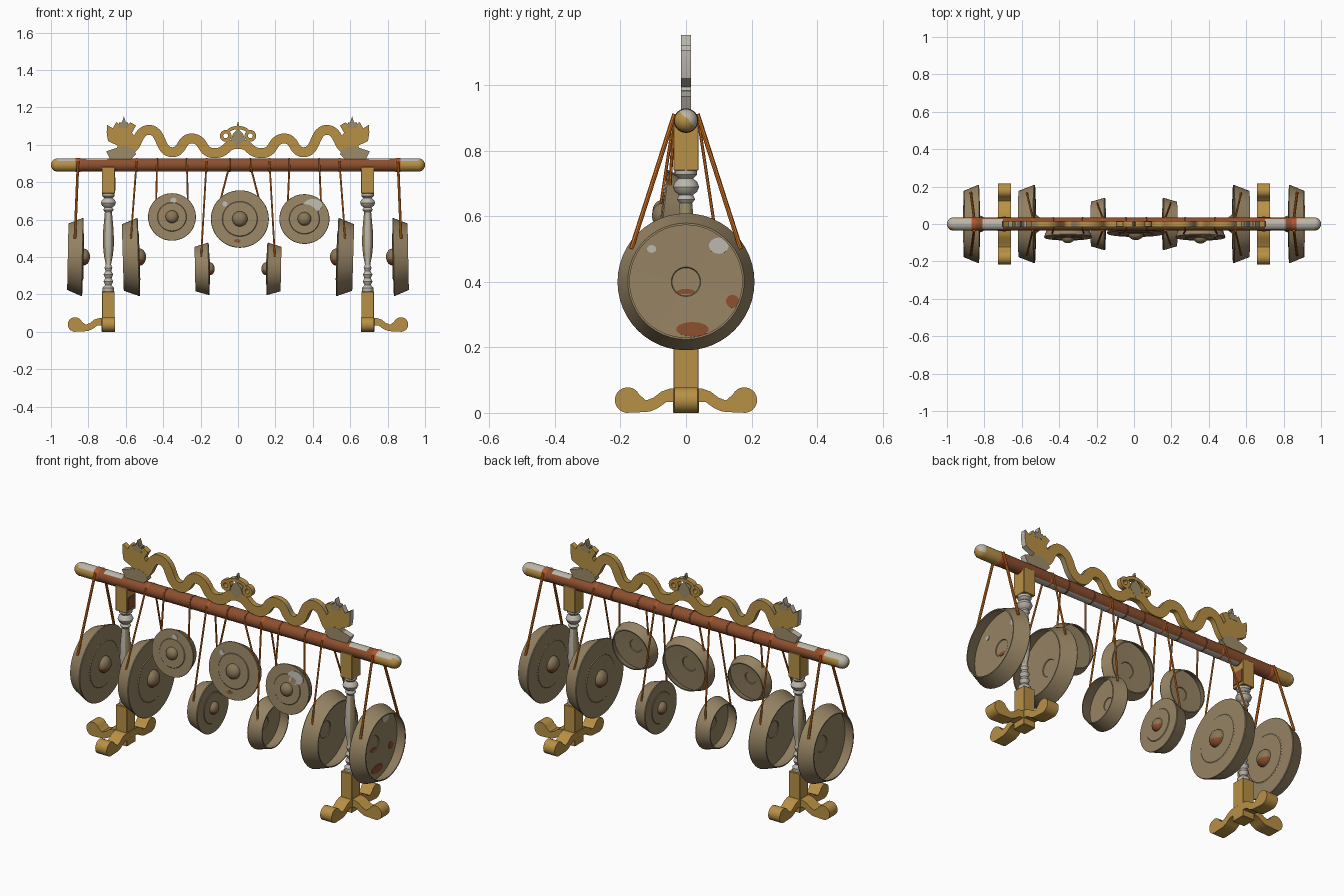
import bpy, bmesh, math
from mathutils import Vector, Matrix

if "Cube" in bpy.data.objects:
    bpy.data.objects.remove(bpy.data.objects["Cube"])


def material(name, rgb, rough=0.6):
    m = bpy.data.materials.new(name)
    m.use_nodes = True
    m.diffuse_color = (*rgb, 1)
    bsdf = m.node_tree.nodes["Principled BSDF"]
    bsdf.inputs["Base Color"].default_value = (*rgb, 1)
    bsdf.inputs["Roughness"].default_value = rough
    return m


GOLD = material("gold", (0.48, 0.28, 0.06))
BRONZE = material("gong bronze", (0.30, 0.225, 0.125))
BOSS = material("boss bronze", (0.25, 0.18, 0.095))
BROWN = material("red brown wood", (0.265, 0.078, 0.027))
ROPE = material("orange rope", (0.70, 0.18, 0.015))
BIND = material("red binding", (0.45, 0.09, 0.03))
SILVER = material("pale silver", (0.50, 0.47, 0.41))
DULL = material("dull grey gold", (0.33, 0.26, 0.14))


def finish(name, bm, mats, smooth=True, matrix=None):
    bmesh.ops.recalc_face_normals(bm, faces=bm.faces)
    me = bpy.data.meshes.new(name)
    bm.to_mesh(me)
    bm.free()
    ob = bpy.data.objects.new(name, me)
    bpy.context.scene.collection.objects.link(ob)
    for m in mats:
        me.materials.append(m)
    if matrix:
        ob.matrix_world = matrix
    if smooth:
        bpy.ops.object.select_all(action='DESELECT')
        ob.select_set(True)
        bpy.context.view_layer.objects.active = ob
        bpy.ops.object.shade_smooth_by_angle(angle=math.radians(35))


def lathe_mesh(profile, segments):
    """Spin (radius, height) points around local z."""
    bm = bmesh.new()
    verts = [bm.verts.new((r, 0, z)) for r, z in profile]
    edges = [bm.edges.new(pair) for pair in zip(verts, verts[1:])]
    bmesh.ops.spin(bm, geom=verts + edges, cent=(0, 0, 0), axis=(0, 0, 1),
                   angle=math.tau, steps=segments, use_duplicate=False)
    bmesh.ops.remove_doubles(bm, verts=bm.verts, dist=1e-5)
    bmesh.ops.recalc_face_normals(bm, faces=bm.faces)
    return bm


def aim(location, direction):
    return Matrix.Translation(location) @ Vector(direction).to_track_quat('Z', 'Y').to_matrix().to_4x4()


def box(name, center, size, mat=GOLD):
    bm = bmesh.new()
    bmesh.ops.create_cube(bm, size=1, matrix=Matrix.Translation(center) @ Matrix.Diagonal((*size, 1)))
    bmesh.ops.bevel(bm, geom=bm.edges[:], offset=0.002, segments=1, affect='EDGES')
    finish(name, bm, [mat], False)


def solid(name, bm, mats, thick, matrix=None):
    """Thicken flat x/z faces along y; a second colour goes on edges facing away from the middle."""
    bmesh.ops.translate(bm, verts=bm.verts, vec=(0, -thick / 2, 0))
    ext = bmesh.ops.extrude_face_region(bm, geom=bm.faces[:], use_keep_orig=True)
    moved = [g for g in ext["geom"] if isinstance(g, bmesh.types.BMVert)]
    bmesh.ops.translate(bm, verts=moved, vec=(0, thick, 0))
    bmesh.ops.recalc_face_normals(bm, faces=bm.faces)
    for f in bm.faces:
        f.material_index = int(len(mats) > 1 and f.normal.x * f.calc_center_median().x > 0.2)
    finish(name, bm, mats, True, matrix)


def plate(name, points, mats, thick, matrix=None, side=1):
    bm = bmesh.new()
    bm.faces.new([bm.verts.new((x * side, 0, z)) for x, z in points])
    solid(name, bm, mats, thick, matrix)


def band(name, path, width, mats, thick, closed=False):
    """Flat strip of even width along an x/z path."""
    bm = bmesh.new()
    n = len(path)
    rows = []
    for i, (x, z) in enumerate(path):
        a = path[i - 1] if i or closed else path[0]
        b = path[(i + 1) % n] if i < n - 1 or closed else path[-1]
        t = Vector((b[0] - a[0], b[1] - a[1])).normalized() * width / 2
        rows.append([bm.verts.new((x - s * t.y, 0, z + s * t.x)) for s in (-1, 1)])
    pairs = list(zip(rows, rows[1:])) + ([(rows[-1], rows[0])] if closed else [])
    for p, q in pairs:
        bm.faces.new((p[0], p[1], q[1], q[0]))
    solid(name, bm, mats, thick)


def rope(name, a, b, radius=.005):
    a, b = Vector(a), Vector(b)
    bm = bmesh.new()
    bmesh.ops.create_cone(bm, cap_ends=True, segments=8, radius1=radius, radius2=radius, depth=(b - a).length)
    finish(name, bm, [ROPE], True, aim((a + b) / 2, b - a))


# Crossbeam with rounded tips, pale worn areas on top and along the underside
BEAM_Z, BEAM_R = 0.892, 0.036
tip = [(BEAM_R * math.sin(k * math.pi / 12), 1 - BEAM_R + BEAM_R * math.cos(k * math.pi / 12)) for k in range(7)]
half = tip + [(BEAM_R, x) for x in (.865, .81, .70, .65)]
bm = lathe_mesh(half + [(r, -z) for r, z in reversed(half)], 32)
bm.transform(aim((0, 0, BEAM_Z), (1, 0, 0)))
bm.normal_update()
for f in bm.faces:
    x, up = abs(f.calc_center_median().x), f.normal.z
    if x > 0.96:
        f.material_index = 2 if f.normal.y + up > 0.2 else 1
    elif x > 0.865:
        f.material_index = 2 if up > 0.5 else 1
    elif .70 < x < .81:
        f.material_index = 2 if up > 0.75 else 0
    elif x < .65 and up < -0.8:
        f.material_index = 2
finish("crossbeam", bm, [BROWN, GOLD, SILVER])


def binding(x, width, mat):
    """Flush wrapping around the beam."""
    r = BEAM_R + 0.0015
    ring = [(BEAM_R, -width), (r, -width * .6), (r, width * .6), (BEAM_R, width)]
    finish("beam_binding", lathe_mesh(ring, 32), [mat], True, aim((x, 0, BEAM_Z), (1, 0, 0)))


# Stands: blocks, turned spindle and three scroll feet
SPINDLE = [(0, .21), (.03, .21), (.031, .235), (.017, .25), (.026, .27), (.017, .287), (.026, .306), (.015, .325),
           (.021, .342), (.014, .36), (.024, .41), (.03, .47), (.028, .54), (.019, .64), (.028, .652), (.021, .665),
           (.034, .675), (.04, .69), (.034, .705), (.022, .715), (.034, .727), (.034, .742), (0, .742)]
scroll = [(.178 + .039 * math.cos(math.radians(d)), .039 + .039 * math.sin(math.radians(d))) for d in range(155, -111, -15)]
FOOT = [(.02, .075), (.05, .074), (.075, .065), (.1, .046), (.122, .038)] + scroll + [
    (.14, .002), (.11, .004), (.085, .015), (.06, .033), (.02, .035)]
for side, label in ((1, "left"), (-1, "right")):
    x = 0.693 * side
    box(label + "_upper_block", (x, 0, 0.81), (0.07, 0.077, 0.14))
    box(label + "_lower_block", (x, 0, 0.108), (0.068, 0.076, 0.216))
    box(label + "_base_block", (x, 0, 0.038), (0.072, 0.078, 0.076))
    bm = lathe_mesh(SPINDLE, 24)
    for f in bm.faces:
        f.material_index = int(.36 < f.calc_center_median().z < .6 and abs(f.normal.x) > .4)
    finish(label + "_spindle", bm, [SILVER, DULL], True, Matrix.Translation((x, 0, 0)))
    for name, angle in (("front", -90), ("back", 90), ("outer", 0 if side > 0 else 180)):
        turn = Matrix.Translation((x, 0, 0)) @ Matrix.Rotation(math.radians(angle), 4, 'Z')
        plate(f"{label}_{name}_scroll_foot", FOOT, [GOLD], 0.07, turn)
box("right_block_worn_panel", (-.657, 0, .79), (.006, .065, .07), BROWN)


def gong(name, center, normal, R, depth, boss):
    """Open-backed gong, face centre at center, face wider than the rim."""
    height, back = boss * 0.75, R * 0.85
    dome = [(boss * math.sin(k * math.pi / 10), height * math.cos(k * math.pi / 10)) for k in range(6)]
    profile = dome + [(R * .59, 0), (R * .61, -.003), (R * .99, -.004), (R, -.008), (back, -depth),
                      (back - .006, -depth), (R * .95, -.016), (boss, -.013), (boss * .95, -.009), (0, -.009)]
    bm = lathe_mesh(profile, 48)
    matrix = aim(center, normal)
    for f in bm.faces:
        c = f.calc_center_median()
        if c.xy.length < boss and c.z > 0:
            worn = abs(normal[0]) > .5 and (matrix.to_3x3() @ f.normal).z < -.25
            f.material_index = 2 if worn else 1
    finish(name, bm, [BRONZE, BOSS, BROWN], True, matrix)


def patch(name, matrix, center, radii, mat):
    """Thin worn patch lying on a gong surface."""
    bm = bmesh.new()
    bmesh.ops.create_cone(bm, cap_ends=True, segments=14, radius1=1, radius2=1, depth=1)
    finish(name, bm, [mat], False, matrix @ Matrix.Translation(center) @ Matrix.Diagonal((*radii, .006, 1)))


# Side gongs: face x, height, radius, depth, boss radius, tilt, rope x at the beam
SIDE = [("outer", .825, .40, .209, .085, .045, -.02, .855),
        ("middle", .526, .40, .209, .09, .046, .03, .542),
        ("inner", .15, .337, .14, .08, .034, .02, .168)]
for side, label in ((1, "left"), (-1, "right")):
    for name, fx, z, R, depth, boss, tilt, rx in SIDE:
        outer = name == "outer"
        gong(f"{label}_{name}_gong", (side * fx, 0, z), (-side, 0, tilt), R, depth, boss)
        binding(side * rx, 0.014 if outer else 0.006, BIND)
        for s in (-1, 1):
            rope(f"{label}_{name}_gong_rope", (side * rx, s * .035, BEAM_Z + .02),
                 (side * (fx + .047), s * R * .8, z + R * .48), .007 if outer else .005)
inside = aim((.825, 0, .40), (-1, 0, -.02))
patch("lower_worn_patch", inside, (-.02, -.145, -.015), (.05, .022), BROWN)
patch("side_worn_patch", inside, (-.142, -.06, -.015), (.02, .02), BROWN)
patch("centre_worn_patch", inside, (0, -.03, -.008), (.028, .008), BROWN)
patch("upper_pale_patch", inside, (-.1, .11, -.015), (.03, .025), SILVER)
patch("small_inner_patch", inside, (.105, .1, -.015), (.014, .012), SILVER)

# Front gongs: centre x, height, radius, boss radius, face y
FRONT = [("right", -.353, .615, .128, .034, -.077),
         ("middle", .01, .604, .155, .041, -.055),
         ("left", .355, .604, .134, .036, -.077)]
for label, x, z, R, boss, y in FRONT:
    gong(label + "_front_gong", (x, y, z), (0, -1, .12), R, .06, boss)
    for s in (-1, 1):
        top = x + s * (.08 if label != "middle" else .055)
        binding(top, .004, BROWN)
        rope(label + "_front_gong_rope", (top, -.036, BEAM_Z), (x + s * R * .66, y + .028, z + R * .68))
front = {label: aim((x, y, z), (0, -1, .12)) for label, x, z, R, boss, y in FRONT}
patch("front_pale_patch", front["left"], (.045, .072, -.003), (.05, .036), SILVER)
patch("small_pale_patch", front["right"], (.008, .088, -.004), (.017, .015), SILVER)
patch("tiny_pale_patch", front["middle"], (-.08, .08, -.004), (.014, .014), SILVER)
patch("front_worn_patch", front["middle"], (-.015, -.118, -.004), (.018, .009), BROWN)

# Crest: two wavy bodies rising from the beam, with full rounded arches
KEYS = [(-.60, .97), (-.475, 1.08), (-.352, .96), (-.248, 1.034), (-.128, .955), (0, 1.005)]
wave = []
for (x0, z0), (x1, z1) in zip(KEYS, KEYS[1:]):
    for k in range(12):
        t = k / 12
        wave.append((x0 + (x1 - x0) * (t + .06 * math.sin(math.tau * t)), z0 + (z1 - z0) * (1 - math.cos(math.pi * t)) / 2))
wave += [KEYS[-1]]
wave += [(-x, z) for x, z in reversed(wave[:-1])]
band("crest_wavy_body", wave, 0.053, [GOLD, DULL], 0.03)

# Crest heads facing outward, with beard and crown
HEAD = [(-.70, 1.107), (-.67, 1.088), (-.65, 1.122), (-.63, 1.105), (-.594, 1.105), (-.575, 1.12), (-.545, 1.103),
        (-.567, 1.065), (-.545, 1.03), (-.575, 1.0), (-.56, .96), (-.66, .96), (-.642, .995), (-.695, 1.02), (-.702, 1.064)]
BEARD = [(-.705, .965), (-.685, .925), (-.57, .925), (-.545, .95), (-.56, .98), (-.61, .995), (-.66, .98)]
CROWN = [(-.64, 1.09), (-.635, 1.12), (-.62, 1.12), (-.61, 1.153), (-.60, 1.12), (-.588, 1.12), (-.585, 1.09)]
for side, label in ((-1, "left"), (1, "right")):
    plate(label + "_crest_head", HEAD, [GOLD, SILVER], 0.03, side=side)
    plate(label + "_crest_beard", BEARD, [DULL, SILVER], 0.032, side=side)
    plate(label + "_crest_crown", CROWN, [DULL, SILVER], 0.032, side=side)


def ring(cx, cz, r):
    return [(cx + r * math.cos(k * math.tau / 20), cz + r * math.sin(k * math.tau / 20)) for k in range(20)]


# Central ornament: curled loops around a pointed jewel
for s, label in ((1, "left"), (-1, "right")):
    band(label + "_ornament_loop", ring(s * .066, 1.048, .022), 0.018, [GOLD], 0.028, True)
    arch = [(s * .055 * math.cos(k * math.pi / 16), 1.062 + .03 * math.sin(k * math.pi / 16)) for k in range(9)]
    band(label + "_ornament_arch", arch, 0.018, [GOLD], 0.03)
plate("ornament_jewel", [(0, .985), (.038, 1.03), (.026, 1.06), (0, 1.085), (-.026, 1.06), (-.038, 1.03)], [DULL], 0.032)
plate("ornament_spike", [(-.011, 1.085), (.011, 1.085), (0, 1.127)], [DULL], 0.02)
